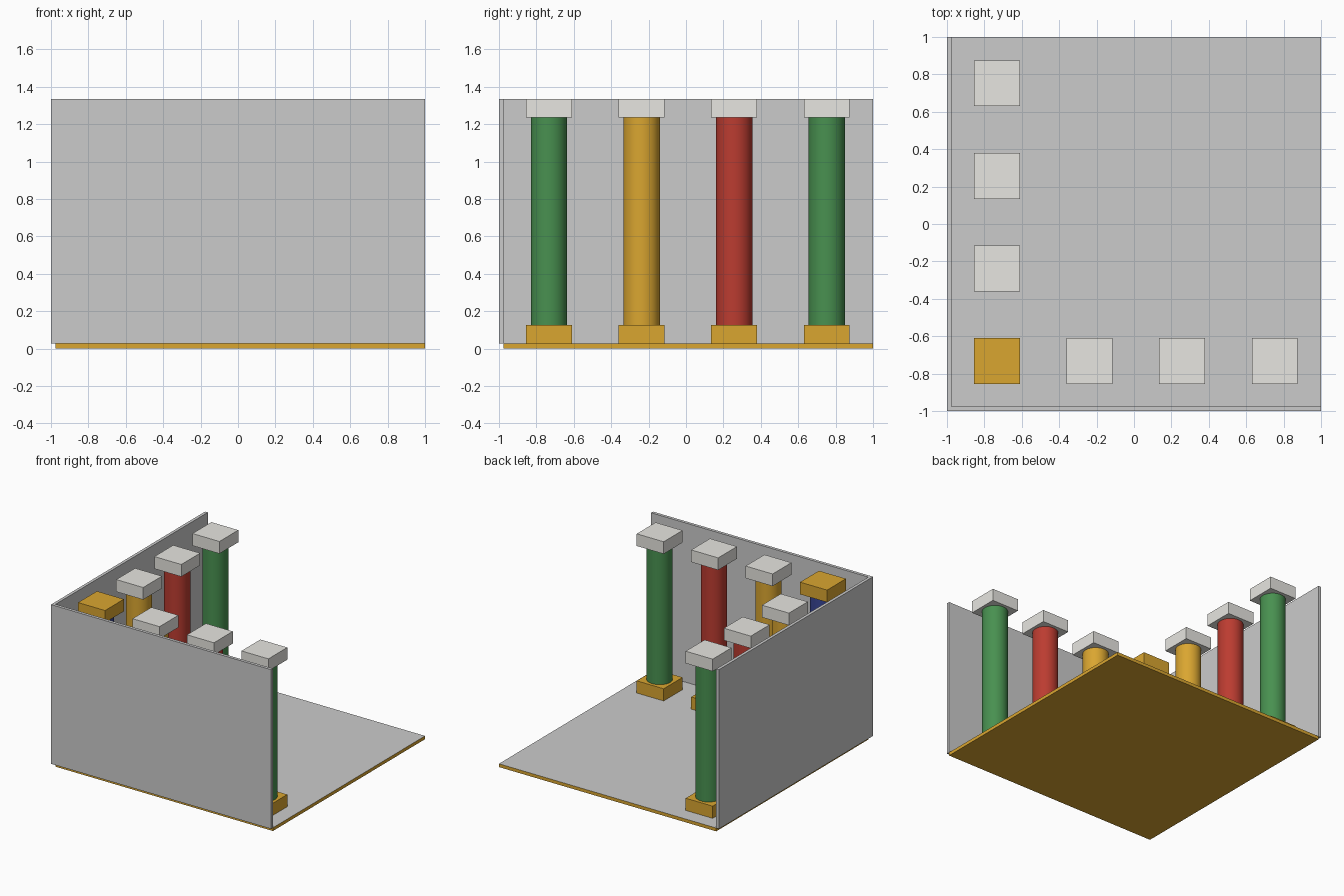
import bpy, bmesh, math

if "Cube" in bpy.data.objects:
    bpy.data.objects.remove(bpy.data.objects["Cube"])

FLOOR_TOP, WALL_TOP, T = 0.027, 1.335, 0.025
CAP_H, BLOCK, RADIUS = 0.1, 0.245, 0.0975
GRID = [-0.7325, -0.2375, 0.2575, 0.7525]


def material(name, rgb):
    m = bpy.data.materials.new(name)
    m.diffuse_color = (*rgb, 1)
    m.use_nodes = True
    m.node_tree.nodes["Principled BSDF"].inputs["Base Color"].default_value = m.diffuse_color
    return m


GOLD = material("gold", (0.70, 0.38, 0.03))
WHITE = material("white", (0.80, 0.79, 0.75))
GREEN = material("green", (0.065, 0.28, 0.08))
RED = material("red", (0.50, 0.045, 0.03))
BLUE = material("blue", (0.04, 0.06, 0.30))


def prism(name, outline, z0, z1, mat=None):
    """Extrude a flat outline from z0 up to z1."""
    bm = bmesh.new()
    face = bm.faces.new([bm.verts.new((x, y, z0)) for x, y in outline])
    ext = bmesh.ops.extrude_face_region(bm, geom=[face])
    for v in ext["geom"]:
        if isinstance(v, bmesh.types.BMVert):
            v.co.z = z1
    bmesh.ops.recalc_face_normals(bm, faces=bm.faces)
    me = bpy.data.meshes.new(name)
    bm.to_mesh(me)
    bm.free()
    ob = bpy.data.objects.new(name, me)
    bpy.context.collection.objects.link(ob)
    if mat:
        me.materials.append(mat)
    return ob


def rect(x0, x1, y0, y1):
    return [(x0, y0), (x1, y0), (x1, y1), (x0, y1)]


def column(name, x, y, shaft_mat, cap_mat):
    """Square base, round shaft and square capital."""
    h = BLOCK / 2
    square = rect(x - h, x + h, y - h, y + h)
    z0, z1 = FLOOR_TOP + CAP_H, WALL_TOP - CAP_H
    prism(name + "_base", square, FLOOR_TOP, z0, GOLD)
    prism(name + "_capital", square, z1, WALL_TOP, cap_mat)
    bpy.ops.mesh.primitive_cylinder_add(vertices=48, radius=RADIUS, depth=z1 - z0,
                                        location=(x, y, (z0 + z1) / 2))
    shaft = bpy.context.object
    shaft.name = name + "_shaft"
    shaft.data.materials.append(shaft_mat)
    bpy.ops.object.shade_smooth_by_angle(angle=math.radians(30))


# Floor slab: gold body with a grey upper face
floor = prism("floor", rect(-1 + T, 1, -1 + T, 1), 0, FLOOR_TOP, GOLD)
floor.data.materials.append(None)
for p in floor.data.polygons:
    if p.normal.z > 0.9:
        p.material_index = 1

# Front and left walls, standing just outside the slab
walls = [(-1, -1), (1, -1), (1, -1 + T), (-1 + T, -1 + T), (-1 + T, 1), (-1, 1)]
prism("corner_walls", walls, FLOOR_TOP, WALL_TOP)

# Corner column, then matching rows along both walls
column("corner_column", GRID[0], GRID[0], BLUE, GOLD)
for i, mat in enumerate([GOLD, RED, GREEN], 1):
    column(f"front_column_{i}", GRID[i], GRID[0], mat, WHITE)
    column(f"left_column_{i}", GRID[0], GRID[i], mat, WHITE)
